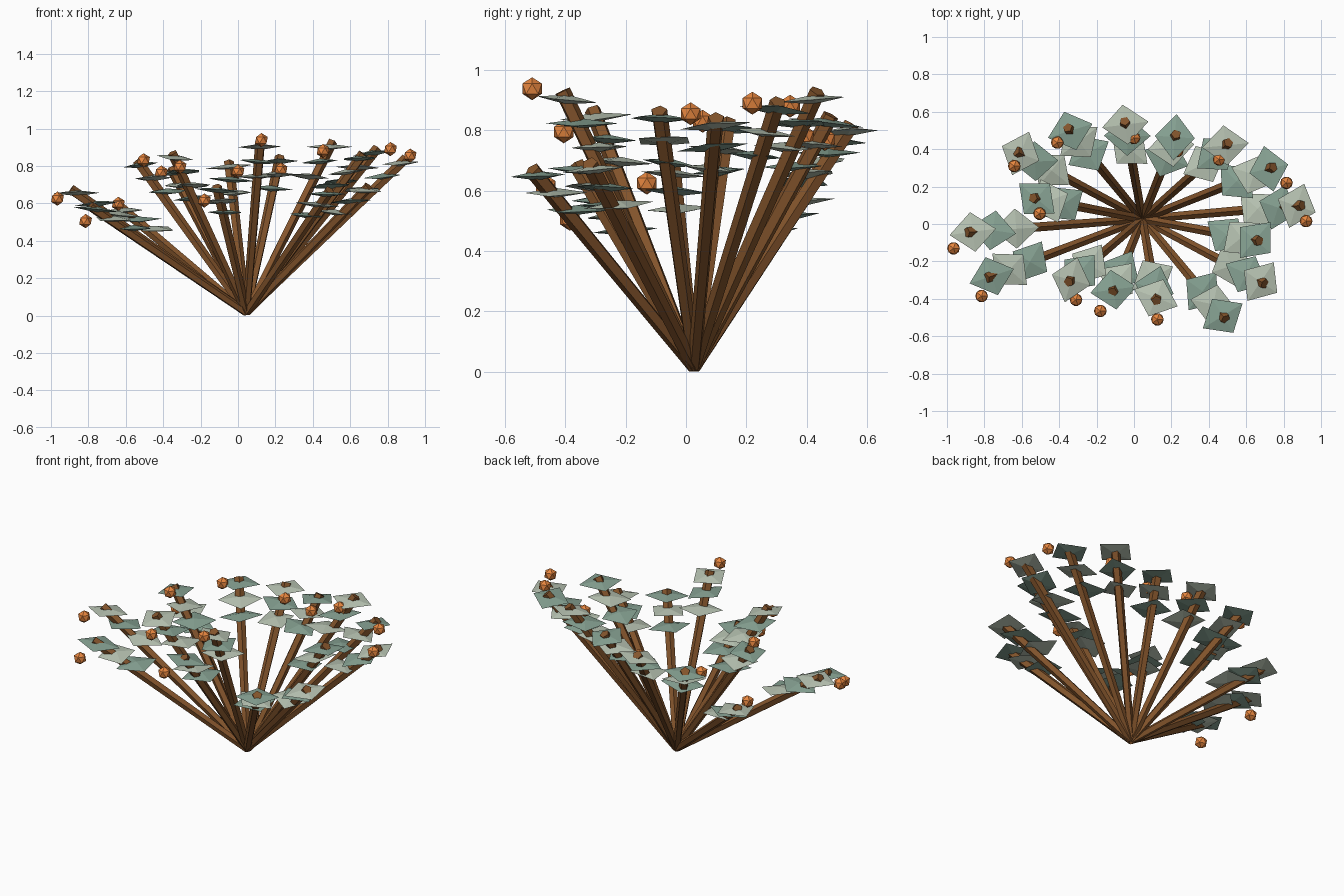
import bpy, math, random
from mathutils import Vector, Euler

if "Cube" in bpy.data.objects:
    bpy.data.objects.remove(bpy.data.objects["Cube"])

random.seed(4)

def material(name, rgb):
    m = bpy.data.materials.new(name)
    m.diffuse_color = (*rgb, 1)
    m.use_nodes = True
    m.node_tree.nodes["Principled BSDF"].inputs["Base Color"].default_value = m.diffuse_color
    return m

BARK = material("bark_brown", (0.23, 0.09, 0.025))
LEAF = [material("leaf_sage", (0.48, 0.55, 0.45)), material("leaf_green", (0.24, 0.36, 0.29))]
BERRY = material("berry_orange", (0.8, 0.24, 0.05))

def finish(name, mat):
    ob = bpy.context.object
    ob.name = name
    ob.data.materials.append(mat)
    return ob

def stem(a, b):
    d = b - a
    bpy.ops.mesh.primitive_cone_add(vertices=5, radius1=0.022, radius2=0.028, depth=d.length,
                                    location=(a + b) / 2,
                                    rotation=d.to_track_quat('Z', 'Y').to_euler())
    finish("stem", BARK)

# Flattened four-sided leaf with a shallow ridge
def leaf(p, mat):
    l, w, h = 0.125, 0.107, 0.016
    v = [(l, 0, 0), (0, w, 0), (-l, 0, 0), (0, -w, 0), (0, 0, h), (0, 0, -h)]
    f = [(i, (i + 1) % 4, 4) for i in range(4)] + [((i + 1) % 4, i, 5) for i in range(4)]
    me = bpy.data.meshes.new("leaf")
    me.from_pydata(v, [], f)
    me.materials.append(mat)
    ob = bpy.data.objects.new("leaf", me)
    bpy.context.collection.objects.link(ob)
    ob.location = p
    ob.rotation_euler = Euler((random.uniform(-.12, .12), random.uniform(-.12, .12),
                               random.uniform(0, math.pi)))

def berry(p):
    bpy.ops.mesh.primitive_ico_sphere_add(subdivisions=1, radius=0.038, location=p)
    finish("berry", BERRY)

# Stem tips around the fan, each with its berry (x shift, y shift, z shift) if any
TIPS = [
    ((.90, .10, .84), (.02, -.085, .015)),
    ((.67, -.09, .865), None),
    ((.70, -.32, .69), None),
    ((.49, -.51, .67), None),
    ((.12, -.41, .93), (.005, -.10, .008)),
    ((-.115, -.365, .69), (-.065, -.10, -.075)),
    ((-.35, -.31, .87), (.04, -.095, -.075)),
    ((-.79, -.29, .585), (-.025, -.095, -.08)),
    ((-.895, -.045, .675), (-.07, -.085, -.05)),
    ((-.54, .14, .83), (.035, -.085, 0)),
    ((-.63, .39, .58), (-.01, -.08, .017)),
    ((-.355, .515, .785), (-.055, -.08, -.02)),
    ((-.05, .55, .82), (.05, -.09, -.05)),
    ((.225, .48, .85), (.005, -.09, -.07)),
    ((.505, .435, .93), (-.05, -.09, -.05)),
    ((.745, .305, .895), (.07, -.085, -.005)),
]
base = Vector((.045, .027, .015))
n = 0
for tip, off in TIPS:
    tip = Vector(tip)
    stem(base, tip)
    # Leaves step inward and slightly down from the tip
    for t, tz in ((.965, .97), (.85, .885), (.72, .80)):
        p = base.lerp(tip, t)
        p.z = tip.z * tz
        leaf(p, LEAF[n % 2])
        n += 1
    if off:
        berry(tip + Vector(off))
